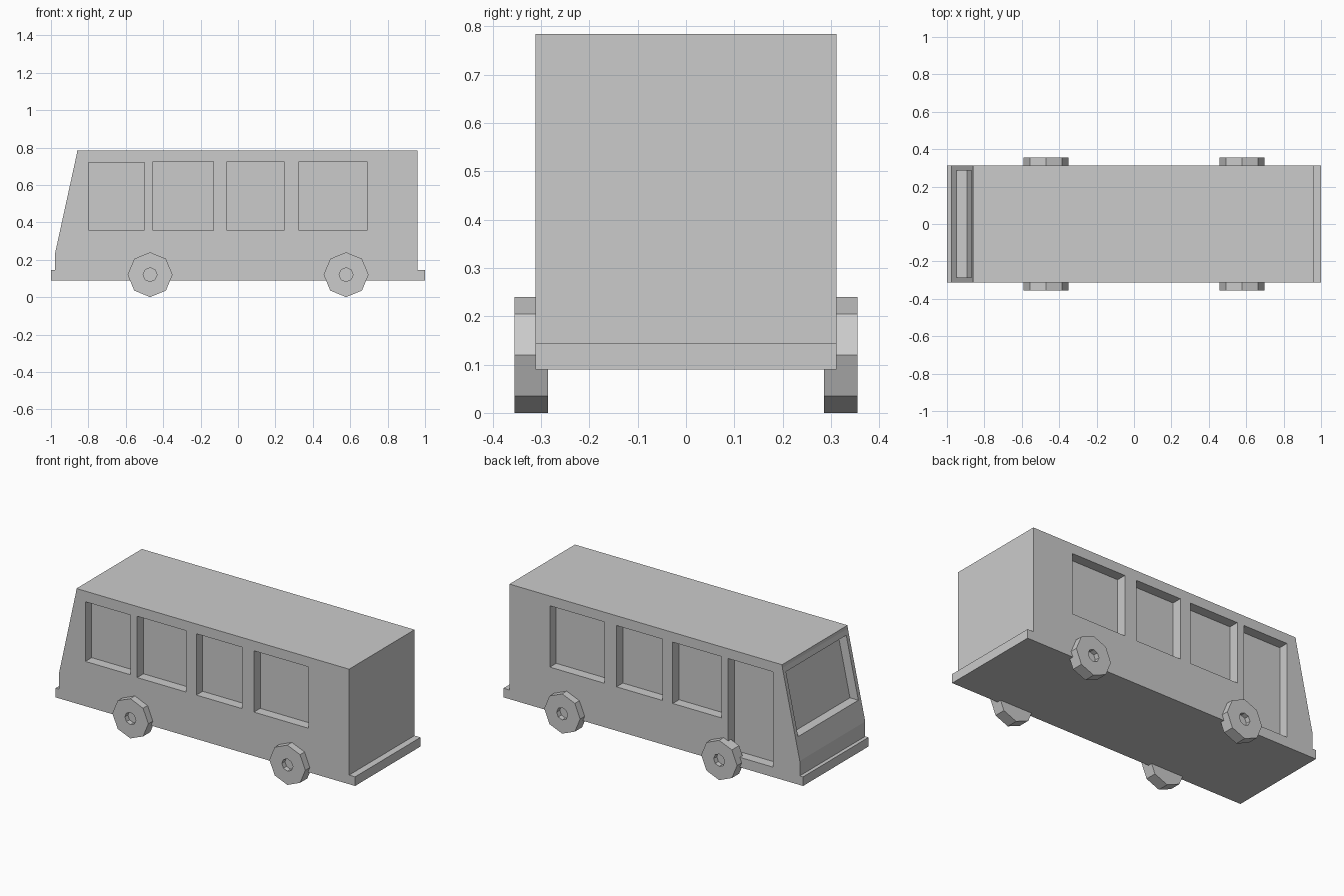
import bpy, bmesh
from math import radians, cos, sin, pi
from mathutils import Matrix, Vector

if "Cube" in bpy.data.objects:
    bpy.data.objects.remove(bpy.data.objects["Cube"])

HALF_W = 0.312      # half width of the body
DEPTH = 0.06        # depth of the window recesses


def make_object(name, bm):
    bmesh.ops.recalc_face_normals(bm, faces=bm.faces[:])
    mesh = bpy.data.meshes.new(name)
    bm.to_mesh(mesh)
    bm.free()
    obj = bpy.data.objects.new(name, mesh)
    bpy.context.collection.objects.link(obj)
    return obj


def prism(name, profile, y0, y1):
    """Extrude an (x, z) profile from y0 to y1."""
    bm = bmesh.new()
    face = bm.faces.new([bm.verts.new((x, y0, z)) for x, z in profile])
    new = bmesh.ops.extrude_face_region(bm, geom=[face])["geom"]
    verts = [g for g in new if isinstance(g, bmesh.types.BMVert)]
    bmesh.ops.translate(bm, verts=verts, vec=(0, y1 - y0, 0))
    return make_object(name, bm)


def rect(x0, x1, z0, z1):
    return [(x0, z0), (x1, z0), (x1, z1), (x0, z1)]


def cut(target, cutter):
    mod = target.modifiers.new("recess", 'BOOLEAN')
    mod.operation = 'DIFFERENCE'
    mod.solver = 'EXACT'
    mod.object = cutter
    bpy.context.view_layer.objects.active = target
    bpy.ops.object.modifier_apply(modifier=mod.name)
    bpy.data.objects.remove(cutter, do_unlink=True)


# Body with raked front and low bumper steps at both ends
body = prism("bus_body", [
    (-1, 0.09), (1, 0.09), (1, 0.145), (0.96, 0.145), (0.96, 0.784),
    (-0.86, 0.784), (-0.862, 0.765), (-0.978, 0.235), (-0.978, 0.145),
    (-1, 0.145)], -HALF_W, HALF_W)

# Side windows; the foremost opening on the +y side is a full-height door
windows = [(-0.455, -0.13, 0.355, 0.725), (-0.06, 0.245, 0.355, 0.725),
           (0.325, 0.69, 0.355, 0.725)]
first = {-1: (-0.8, -0.5, 0.36, 0.72), 1: (-0.8, -0.5, 0.15, 0.725)}
for side in (-1, 1):
    for opening in windows + [first[side]]:
        cut(body, prism("window_cutter", rect(*opening),
                        side * (HALF_W - DEPTH), side * (HALF_W + 0.1)))

# Windscreen recess, following the rake of the front
def rake(z):
    return -0.978 + (z - 0.235) * 0.219

z0, z1 = 0.365, 0.735
cut(body, prism("windscreen_cutter", [
    (rake(z0) - 0.1, z0), (rake(z0) + 0.056, z0),
    (rake(z1) + 0.056, z1), (rake(z1) - 0.1, z1)], -0.287, 0.287))


# Eight-sided wheels with a sunken hub on the outer face
def wheel(name, x, side):
    bm = bmesh.new()
    bmesh.ops.create_cone(bm, cap_ends=True, segments=8, radius1=0.12,
                          radius2=0.12, depth=0.069)
    cap = max(bm.faces, key=lambda f: f.calc_center_median().z)
    bmesh.ops.inset_individual(bm, faces=[cap], thickness=0.083)
    hub = bmesh.ops.extrude_discrete_faces(bm, faces=[cap])["faces"][0]
    bmesh.ops.translate(bm, verts=hub.verts[:], vec=(0, 0, -0.03))
    bmesh.ops.transform(bm, verts=bm.verts[:],
                        matrix=Matrix.Rotation(radians(-90 * side), 4, 'X'))
    obj = make_object(name, bm)
    obj.location = (x, side * 0.3205, 0.12)


for end, x in (("front", -0.47), ("rear", 0.578)):
    for label, side in (("near", -1), ("far", 1)):
        wheel(f"{end}_wheel_{label}", x, side)
